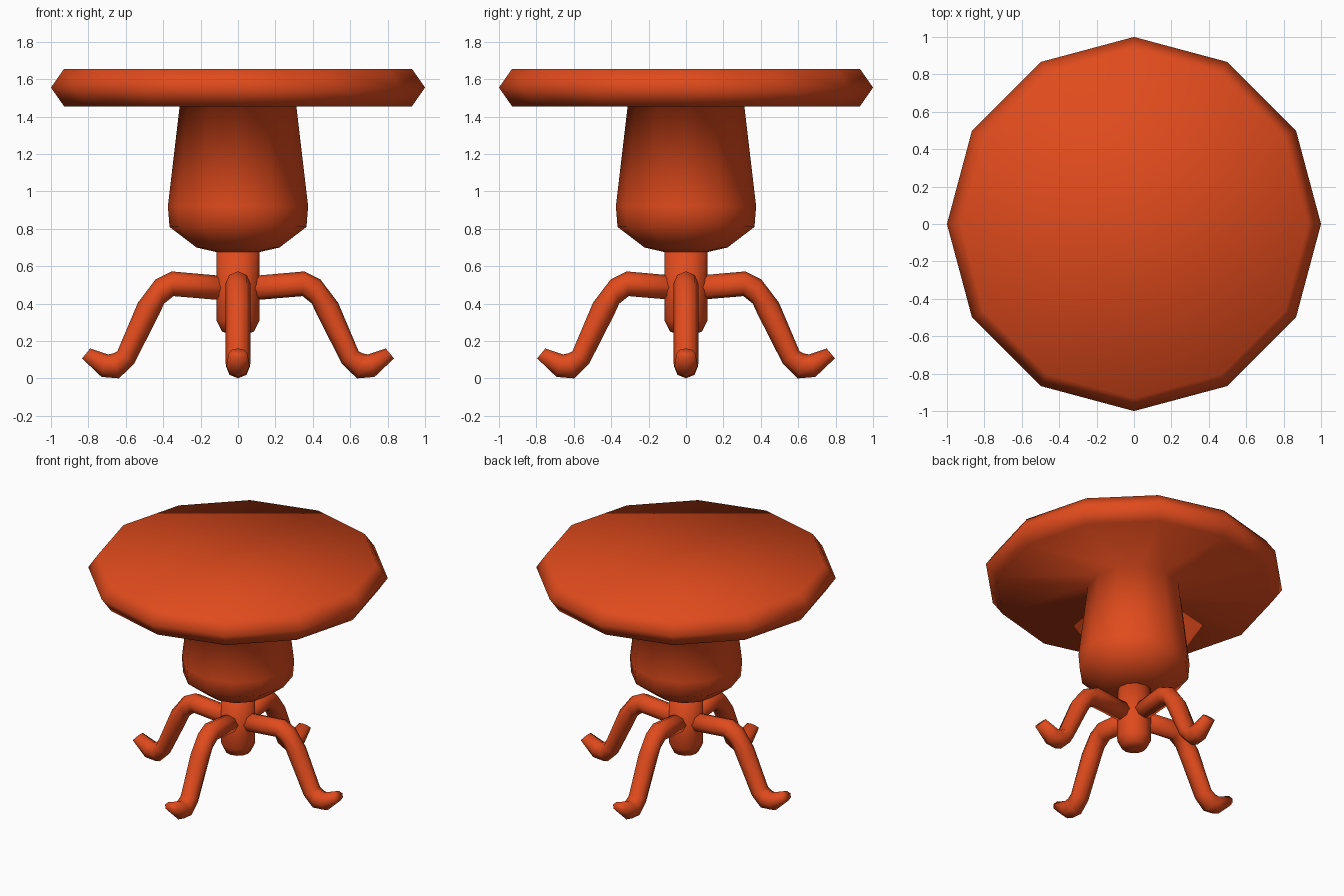
import bpy, bmesh
from math import sin, cos, pi
from mathutils import Vector

if "Cube" in bpy.data.objects:
    bpy.data.objects.remove(bpy.data.objects["Cube"])

mat = bpy.data.materials.new("orange_red")
mat.diffuse_color = (0.75, 0.07, 0.012, 1)
mat.use_nodes = True
mat.node_tree.nodes["Principled BSDF"].inputs["Base Color"].default_value = mat.diffuse_color


def skin(name, rings):
    """Bridge a list of equal-length point rings and cap both ends."""
    bm = bmesh.new()
    loops = [[bm.verts.new(p) for p in ring] for ring in rings]
    n = len(loops[0])
    for a, b in zip(loops, loops[1:]):
        for i in range(n):
            j = (i + 1) % n
            bm.faces.new((a[i], a[j], b[j], b[i]))
    bm.faces.new(loops[0])
    bm.faces.new(loops[-1])
    bmesh.ops.recalc_face_normals(bm, faces=bm.faces)
    for f in bm.faces:
        f.smooth = True
    mesh = bpy.data.meshes.new(name)
    bm.to_mesh(mesh)
    bm.free()
    mesh.materials.append(mat)
    obj = bpy.data.objects.new(name, mesh)
    bpy.context.collection.objects.link(obj)
    return obj


def lathe(name, profile, sides=12):
    return skin(name, [[(r * cos(2 * pi * i / sides), r * sin(2 * pi * i / sides), z)
                        for i in range(sides)] for r, z in profile])


# Round top flowing into the bulging pedestal
lathe("tabletop_and_pedestal", [
    (0.93, 1.655), (1.0, 1.555), (0.93, 1.455), (0.312, 1.455),
    (0.375, 0.92), (0.366, 0.81), (0.222, 0.70), (0.10, 0.672)])

# Central post with rounded lower end
lathe("post", [(0.115, 0.70), (0.115, 0.31), (0.085, 0.25), (0.04, 0.235)])

# Leg cross-sections: top (r, z), bottom (r, z), half width
LEG = [
    (0.05, 0.545, 0.05, 0.415, 0.066),
    (0.355, 0.572, 0.345, 0.44, 0.067),
    (0.44, 0.53, 0.395, 0.40, 0.067),
    (0.535, 0.405, 0.42, 0.345, 0.067),
    (0.645, 0.145, 0.555, 0.08, 0.067),
    (0.67, 0.133, 0.636, 0.0, 0.065),
    (0.695, 0.128, 0.73, 0.008, 0.062),
    (0.79, 0.16, 0.834, 0.107, 0.05)]


def leg(name, turn, shift, sides=8):
    out = Vector((cos(turn), sin(turn), 0))
    side = Vector((-sin(turn), cos(turn), 0))
    up = Vector((0, 0, 1))
    rings = []
    for tr, tz, br, bz, w in LEG:
        top = out * (tr + shift) + up * tz
        bot = out * (br + shift) + up * bz
        mid, half = (top + bot) / 2, (top - bot) / 2
        rings.append([mid + half * cos(2 * pi * i / sides)
                      + side * (w * sin(2 * pi * i / sides)) for i in range(sides)])
    skin(name, rings)


# Four legs; the front and back pair sits slightly closer in
for k, name in enumerate(("right_leg", "back_leg", "left_leg", "front_leg")):
    leg(name, k * pi / 2, -0.038 if k % 2 else 0.0)
